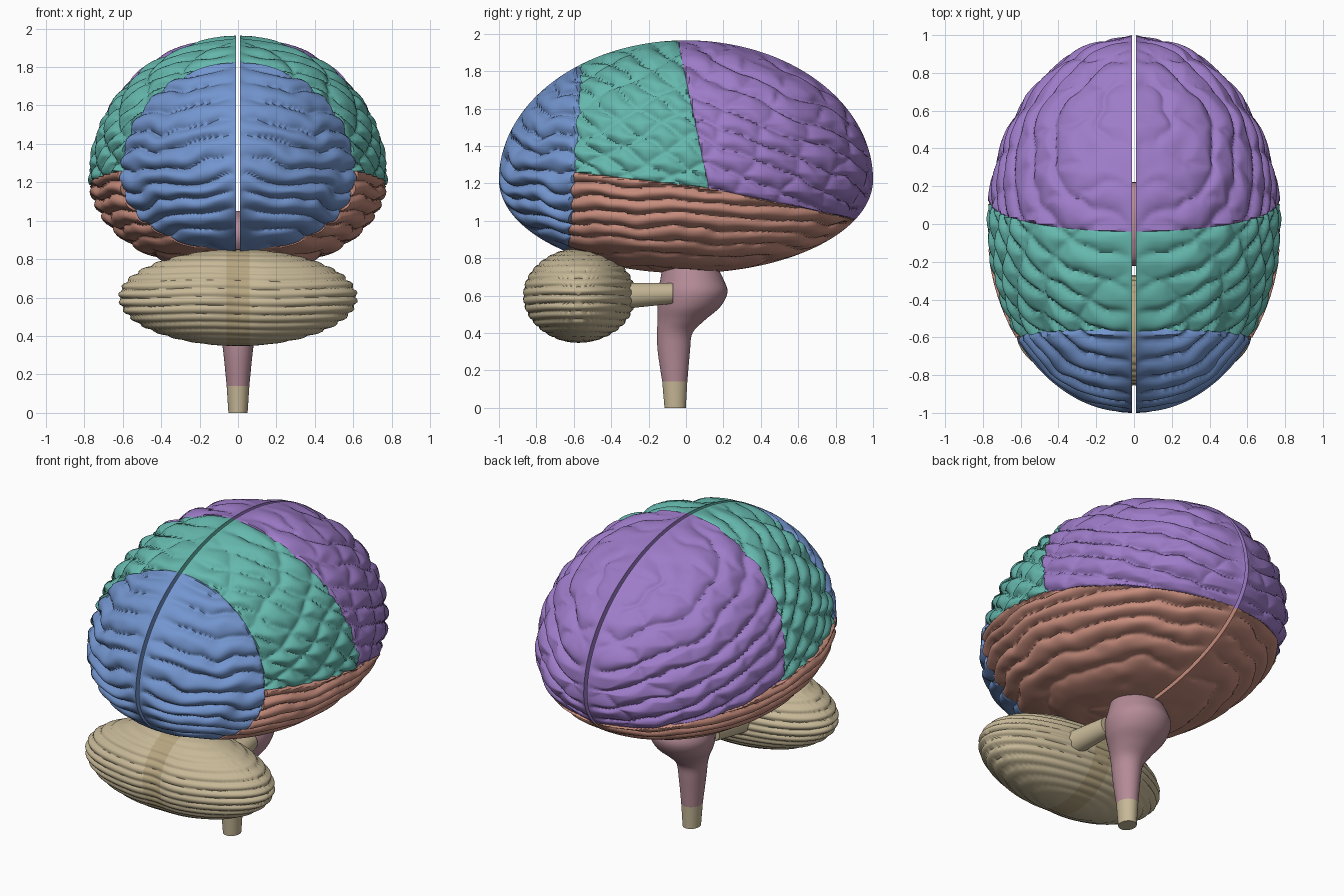
import bpy, bmesh
from math import sin, cos, pi, exp, asin, radians
from mathutils import Vector, noise

if "Cube" in bpy.data.objects:
    bpy.data.objects.remove(bpy.data.objects["Cube"])

GAP, CZ = 0.011, 1.22          # half width of the middle fissure, height of widest level


def material(name, rgb):
    m = bpy.data.materials.new(name)
    m.diffuse_color = (*rgb, 1)
    m.use_nodes = True
    m.node_tree.nodes["Principled BSDF"].inputs["Base Color"].default_value = m.diffuse_color
    return m


def finish(name, bm, mats, angle=60, mirror=False):
    me = bpy.data.meshes.new(name)
    bm.to_mesh(me)
    bm.free()
    for m in mats:
        me.materials.append(m)
    me.shade_smooth()
    me.set_sharp_from_angle(angle=radians(angle))
    ob = bpy.data.objects.new(name, me)
    bpy.context.collection.objects.link(ob)
    if mirror:
        ob.modifiers.new("mirror", 'MIRROR').use_mirror_merge = False
    return ob


def skin(bm, rows, closed):
    n = len(rows[0])
    for a, b in zip(rows, rows[1:]):
        for j in range(n if closed else n - 1):
            k = (j + 1) % n
            bm.faces.new((a[j], a[k], b[k], b[j]))


# Lobe borders in the side view, as (y, z) pairs
OCC = ((-0.577, 1.80), (-0.632, 0.95))
CENTRAL = ((-0.04, 1.96), (0.125, 1.18))
SYLV_BACK = ((-0.60, 1.26), (0.12, 1.175))
SYLV_FRONT = ((0.12, 1.175), (0.90, 1.01))


def y_at(line, z):
    (y1, z1), (y2, z2) = line
    return y1 + (y2 - y1) * (z - z1) / (z2 - z1)


def z_at(line, y):
    (y1, z1), (y2, z2) = line
    return z1 + (z2 - z1) * (y - y1) / (y2 - y1)


def lobe_of(c):
    if c.y < y_at(OCC, c.z):
        return 2
    if c.z < z_at(SYLV_BACK if c.y < 0.12 else SYLV_FRONT, c.y):
        return 3
    return 0 if c.y > y_at(CENTRAL, c.z) else 1


def fold(t, period):
    return 1 - abs(sin(pi * t / period)) ** 0.7


def groove(lobe, p):
    # depth of the folds, a different direction for each lobe
    w = 0.05 * noise.noise(p * 3.5) + 0.02 * noise.noise(p * 9)
    if lobe == 0:
        return 0.045 * max(fold(p.z + 0.45 * p.y + w, 0.115),
                           0.6 * fold(p.y - 0.45 * p.z + 2 * w, 0.23))
    if lobe == 1:
        return 0.05 * max(fold(p.z + 0.7 * p.y + w, 0.13),
                          0.85 * fold(p.z - 0.55 * p.y + w, 0.16))
    if lobe == 2:
        return 0.045 * fold(p.z + 0.12 * p.x + w, 0.095)
    return 0.045 * fold(p.z + 0.05 * p.y + 0.6 * w, 0.073)


# Right hemisphere: half ellipsoid with a flat inner wall
bm = bmesh.new()
V, U = 180, 190
rows = []
for i in range(V + 1):
    phi = pi * i / V
    row = []
    for j in range(U + 1):
        th = -pi / 2 + pi * j / U
        z = sin(phi) * sin(th)
        row.append(bm.verts.new((GAP + 0.77 * sin(phi) * cos(th), -cos(phi),
                                 CZ + z * (0.745 if z > 0 else 0.5))))
    rows.append(row)
skin(bm, rows, False)
bm.faces.new([r[0] for r in rows] + [r[-1] for r in reversed(rows)])
bmesh.ops.remove_doubles(bm, verts=bm.verts[:], dist=1e-5)
bmesh.ops.recalc_face_normals(bm, faces=bm.faces[:])

# Cut along the lobe borders, then mark each face with its lobe
for (y1, z1), (y2, z2) in (OCC, CENTRAL, SYLV_BACK, SYLV_FRONT):
    bmesh.ops.bisect_plane(bm, geom=bm.verts[:] + bm.edges[:] + bm.faces[:], dist=1e-5,
                           plane_co=(0, y1, z1), plane_no=(0, z2 - z1, y1 - y2))
for f in bm.faces:
    f.material_index = lobe_of(f.calc_center_median())

# Press the folds inward, fading out at the middle fissure
centre = Vector((GAP, 0, CZ))
for v in bm.verts:
    lobes = {f.material_index for f in v.link_faces}
    d = max((groove(k, v.co) for k in lobes), default=0)
    if len(lobes) > 1:
        d = max(d, 0.025)
    d *= 1 - exp(-max(0, v.co.x - GAP) / 0.07)
    v.co = centre + (v.co - centre) * (1 - d)

# One object per lobe, mirrored to both sides
LOBES = (("frontal_lobe", (0.34, 0.20, 0.58)), ("parietal_lobe", (0.13, 0.48, 0.42)),
         ("occipital_lobe", (0.17, 0.30, 0.62)), ("temporal_lobe", (0.56, 0.26, 0.20)))
for k, (name, rgb) in enumerate(LOBES):
    part = bm.copy()
    bmesh.ops.delete(part, geom=[f for f in part.faces if f.material_index != k],
                     context='FACES')
    for f in part.faces:
        f.material_index = 0
    finish(name, part, [material(name, rgb)], mirror=True)
bm.free()

tan = material("tan", (0.57, 0.48, 0.31))
vermis = material("vermis", (0.47, 0.38, 0.22))
pink = material("pink", (0.46, 0.26, 0.31))

# Cerebellum: finely ridged flat ellipsoid with a shallow middle valley
bm = bmesh.new()
rows = []
for i in range(65):
    phi = pi * i / 64
    row = []
    for j in range(220):
        th = 2 * pi * j / 220
        n = Vector((-cos(phi), sin(phi) * cos(th), sin(phi) * sin(th)))
        lat = asin(max(-1, min(1, n.z)))
        s = 1 - 0.04 * fold(lat + 0.02 * sin(5 * n.x), pi / 17) * (1 - n.z ** 6)
        x = 0.625 * n.x
        back = 1 - 0.09 * exp(-(x / 0.09) ** 2) * max(0, -n.y)
        row.append(bm.verts.new((x * s, -0.575 + 0.307 * n.y * s * back, 0.60 + 0.252 * n.z * s)))
    rows.append(row)
skin(bm, rows, True)
bmesh.ops.remove_doubles(bm, verts=bm.verts[:], dist=1e-5)
bmesh.ops.recalc_face_normals(bm, faces=bm.faces[:])
for f in bm.faces:
    f.material_index = int(abs(f.calc_center_median().x) < 0.07)
finish("cerebellum", bm, [tan, vermis])


# Lofted tubes from sections (x, y, z, x radius, y radius)
def loft(name, sections, mat, steps=5, mirror=False, upright=True):
    s = [Vector(q) for q in sections]
    path = []
    for i in range(len(s) - 1):
        a, b, c, d = s[max(i - 1, 0)], s[i], s[i + 1], s[min(i + 2, len(s) - 1)]
        for k in range(steps):
            t = k / steps
            path.append(0.5 * (2 * b + (c - a) * t + (2 * a - 5 * b + 4 * c - d) * t * t
                               + (3 * b - a - 3 * c + d) * t ** 3))
    path.append(s[-1])
    bm = bmesh.new()
    rows = []
    for x, y, z, rx, ry in path:
        ring = []
        for j in range(48):
            c, n = rx * cos(2 * pi * j / 48), ry * sin(2 * pi * j / 48)
            ring.append(bm.verts.new((x + c, y + n, z) if upright else (x + c, y, z + n)))
        rows.append(ring)
    skin(bm, rows, True)
    bm.faces.new(rows[0])
    bm.faces.new(rows[-1])
    bmesh.ops.recalc_face_normals(bm, faces=bm.faces[:])
    finish(name, bm, [mat], 40, mirror)


loft("spinal_cord", [(0, -0.058, 0, 0.05, 0.057), (0, -0.06, 0.14, 0.059, 0.067)], tan)
loft("brain_stem", [(0, -0.06, 0.14, 0.059, 0.067), (0, -0.065, 0.30, 0.075, 0.086),
                    (0, -0.06, 0.40, 0.09, 0.095), (0, -0.025, 0.47, 0.125, 0.127),
                    (0, 0.015, 0.54, 0.17, 0.168), (0, 0.035, 0.62, 0.19, 0.187),
                    (0, 0.03, 0.70, 0.17, 0.165), (0, 0.015, 0.78, 0.15, 0.15),
                    (0, 0, 0.90, 0.17, 0.22), (0, 0, 1.0, 0.14, 0.19),
                    (0, 0, 1.05, 0.05, 0.07)], pink)

# Stalks joining the cerebellum to the stem
loft("cerebellar_stalk", [(0.13, -0.07, 0.612, 0.055, 0.055), (0.18, -0.42, 0.595, 0.075, 0.075)],
     tan, mirror=True, upright=False)
